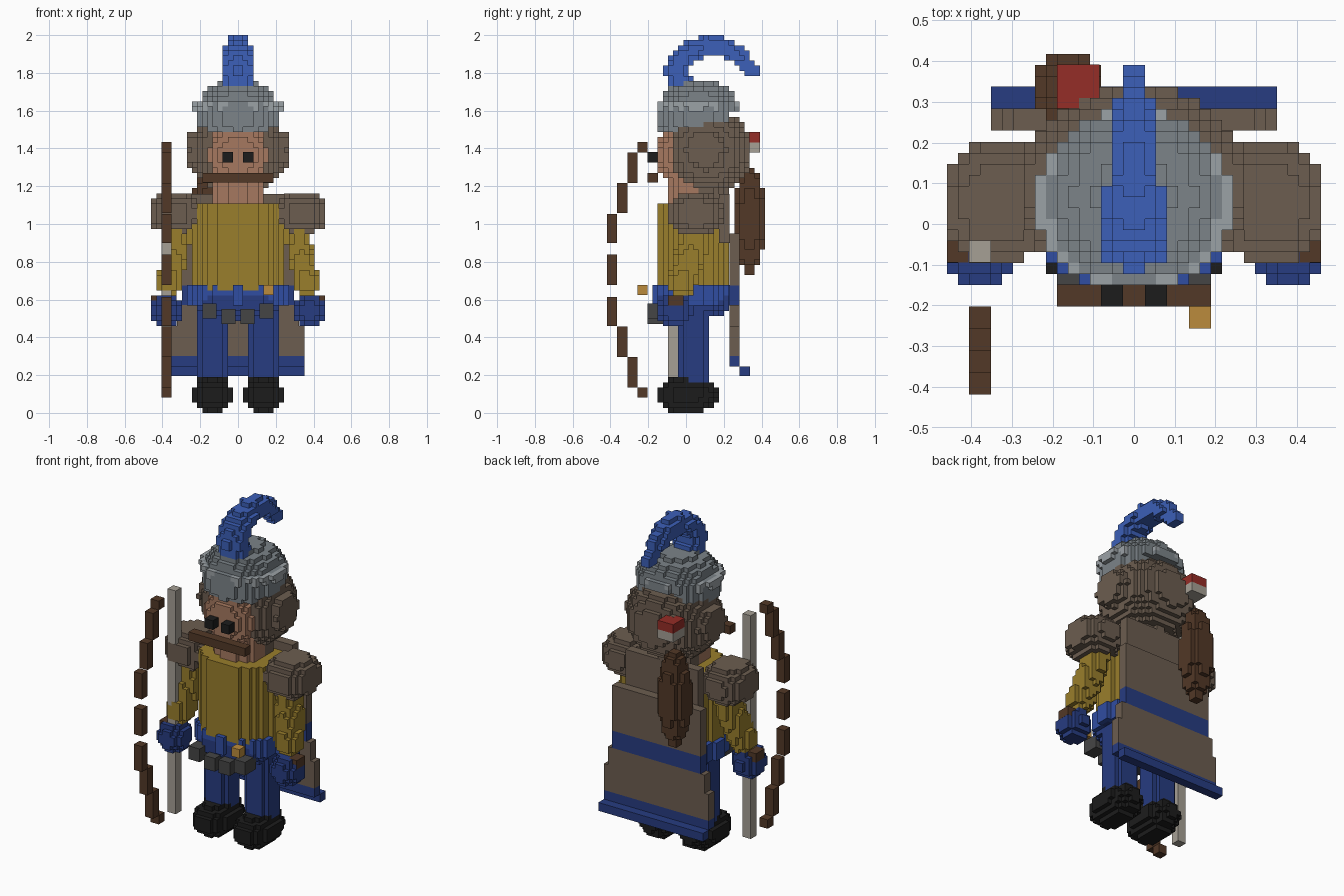
import bpy, bmesh, math
from mathutils import Vector

if "Cube" in bpy.data.objects:
    bpy.data.objects.remove(bpy.data.objects["Cube"])

U = 0.02703           # fine block size (two make one coarse block)
OFF = (0.0, 0.0125, 0.0)
COL = dict(
    brown=(0.15, 0.11, 0.08), wood=(0.085, 0.04, 0.02), skin=(0.38, 0.19, 0.115),
    yellow=(0.32, 0.21, 0.025), blue=(0.02, 0.045, 0.22), belt=(0.03, 0.075, 0.36),
    plume=(0.045, 0.115, 0.48), black=(0.012, 0.012, 0.012), gold=(0.5, 0.26, 0.045),
    string=(0.38, 0.35, 0.30), steel=(0.2, 0.23, 0.25), rim=(0.33, 0.36, 0.38),
    red=(0.30, 0.026, 0.02), pouch=(0.06, 0.06, 0.06))


def finish(name, bm, col):
    me = bpy.data.meshes.new(name)
    bm.normal_update()
    bm.to_mesh(me)
    bm.free()
    ob = bpy.data.objects.new(name, me)
    bpy.context.collection.objects.link(ob)
    mat = bpy.data.materials.get(col) or bpy.data.materials.new(col)
    mat.diffuse_color = (*COL[col], 1)
    mat.use_nodes = True
    mat.node_tree.nodes["Principled BSDF"].inputs["Base Color"].default_value = mat.diffuse_color
    me.materials.append(mat)
    return ob


def boxes(name, col, *spans):
    """Plain boxes given as (x0, x1, y0, y1, z0, z1)."""
    bm = bmesh.new()
    for x0, x1, y0, y1, z0, z1 in spans:
        vs = bmesh.ops.create_cube(bm, size=1)['verts']
        for v in vs:
            v.co = Vector(((x0 + x1) / 2 + v.co.x * (x1 - x0),
                           (y0 + y1) / 2 + v.co.y * (y1 - y0),
                           (z0 + z1) / 2 + v.co.z * (z1 - z0)))
    return finish(name, bm, col)


CORNERS = {  # outward faces of a unit cell
    (1, 0, 0): [(1, 0, 0), (1, 1, 0), (1, 1, 1), (1, 0, 1)],
    (-1, 0, 0): [(0, 0, 0), (0, 0, 1), (0, 1, 1), (0, 1, 0)],
    (0, 1, 0): [(0, 1, 0), (0, 1, 1), (1, 1, 1), (1, 1, 0)],
    (0, -1, 0): [(0, 0, 0), (1, 0, 0), (1, 0, 1), (0, 0, 1)],
    (0, 0, 1): [(0, 0, 1), (1, 0, 1), (1, 1, 1), (0, 1, 1)],
    (0, 0, -1): [(0, 0, 0), (0, 1, 0), (1, 1, 0), (1, 0, 0)]}


def blocks(name, col, inside, lo, hi, mirror=False):
    """Blocky skin around every cell whose centre satisfies inside(x, y, z)."""
    rng = [range(math.floor((lo[a] - OFF[a]) / U) - 1, math.ceil((hi[a] - OFF[a]) / U) + 1)
           for a in range(3)]
    cells = set()
    for i in rng[0]:
        for j in rng[1]:
            for k in rng[2]:
                x, y, z = [(n + 0.5) * U + o for n, o in zip((i, j, k), OFF)]
                if inside(x, y, z):
                    cells.add((i, j, k))
                    if mirror:
                        cells.add((-1 - i, j, k))
    bm, vmap = bmesh.new(), {}
    for c in sorted(cells):
        for d, quad in CORNERS.items():
            if tuple(a + b for a, b in zip(c, d)) in cells:
                continue
            vs = []
            for q in quad:
                key = tuple(a + b for a, b in zip(c, q))
                if key not in vmap:
                    vmap[key] = bm.verts.new([n * U + o for n, o in zip(key, OFF)])
                vs.append(vmap[key])
            bm.faces.new(vs)
    return finish(name, bm, col)


def round_blocks(name, col, c, r, p=2.0, cut=lambda x, y, z: True, mirror=False):
    def f(x, y, z):
        return cut(x, y, z) and sum(abs((a - b) / s) ** p for a, b, s in zip((x, y, z), c, r)) <= 1
    return blocks(name, col, f, [a - b for a, b in zip(c, r)], [a + b for a, b in zip(c, r)], mirror)


def column(name, col, c, r, z0, z1, mirror=False):
    def f(x, y, z):
        return z0 < z < z1 and ((x - c[0]) / r[0]) ** 2 + ((y - c[1]) / r[1]) ** 2 <= 1
    return blocks(name, col, f, (c[0] - r[0], c[1] - r[1], z0), (c[0] + r[0], c[1] + r[1], z1), mirror)


def sweep(name, col, pts, mirror=False):
    """Blocks along a path of (x, y, z, half width x, radius)."""
    samples = []
    for a, b in zip(pts, pts[1:]):
        samples += [[u + (v - u) * t / 6 for u, v in zip(a, b)] for t in range(7)]

    def f(x, y, z):
        return any(((x - s[0]) / s[3]) ** 2 + ((y - s[1]) ** 2 + (z - s[2]) ** 2) / s[4] ** 2 <= 1
                   for s in samples)
    lo = [min(p[a] - max(p[3:]) for p in pts) for a in range(3)]
    hi = [max(p[a] + max(p[3:]) for p in pts) for a in range(3)]
    return blocks(name, col, f, lo, hi, mirror)


# Shoes and legs
round_blocks("shoes", "black", (0.135, 0.008, 0.095), (0.11, 0.165, 0.103), 2.0, mirror=True)
column("legs", "blue", (0.135, 0.04), (0.09, 0.09), 0.14, 0.57, mirror=True)

# Hips, tunic, belt
round_blocks("hips", "blue", (0, 0.04, 0.58), (0.23, 0.2, 0.085), 2.5)
column("tunic", "yellow", (0, 0.04), (0.245, 0.192), 0.65, 1.108)
column("belt", "belt", (0, 0.04), (0.262, 0.205), 0.57, 0.675)
boxes("belt_pouches", "pouch", *[(x - 0.037, x + 0.037, -0.203, -0.1, z, z + 0.08)
                                 for x, z in ((-0.152, 0.5), (-0.05, 0.47), (0.05, 0.47), (0.152, 0.5))])
boxes("belt_buckle", "gold", (0.135, 0.189, -0.257, -0.203, 0.625, 0.678))

# Arms, cuffs, hands, shoulder pads
sweep("sleeves", "yellow", [(0.315, 0.05, 1.02, 0.068, 0.08), (0.325, 0.035, 0.88, 0.068, 0.08),
                            (0.365, -0.025, 0.69, 0.068, 0.075)], mirror=True)
boxes("cuffs", "wood", *[(s * 0.433 - 0.027, s * 0.433 + 0.027, -0.095, -0.014, 0.568, 0.622) for s in (-1, 1)])
round_blocks("hands", "blue", (0.38, -0.06, 0.545), (0.085, 0.09, 0.088), 2.1, mirror=True)
round_blocks("shoulder_pads", "brown", (0.335, 0.05, 1.055), (0.13, 0.148, 0.11), 2.6, mirror=True)

# Cape with two blue bands
boxes("cape", "brown", (-0.297, 0.297, 0.23, 0.284, 0.675, 0.95),
      (-0.324, 0.324, 0.23, 0.284, 0.46, 0.57), (-0.351, 0.351, 0.23, 0.284, 0.3, 0.46),
      (-0.243, 0.243, 0.175, 0.23, 0.9, 1.16))
boxes("cape_bands", "blue", (-0.297, 0.297, 0.23, 0.284, 0.57, 0.675),
      (-0.351, 0.351, 0.23, 0.284, 0.245, 0.3), (-0.351, 0.351, 0.284, 0.338, 0.195, 0.245))

# Neck, hood, face
column("neck", "skin", (0, 0.02), (0.14, 0.115), 1.1, 1.25)
column("hood_neck", "brown", (0, 0.09), (0.135, 0.13), 1.1, 1.25)
round_blocks("hood", "brown", (0, 0.11, 1.385), (0.25, 0.232, 0.222), 2.25,
             cut=lambda x, y, z: y > -0.06 and not (abs(x) < 0.135 and y < 0 and z < 1.49))
round_blocks("ear_patches", "brown", (0.25, 0.095, 1.4), (0.03, 0.1, 0.1), 2.0, mirror=True)
round_blocks("face", "skin", (0, 0.0, 1.365), (0.165, 0.16, 0.145), 2.5)
boxes("eyes", "black", *[(x - 0.027, x + 0.027, -0.203, -0.14, 1.325, 1.38) for x in (-0.054, 0.054)])
boxes("moustache", "wood", (-0.189, 0.189, -0.203, -0.149, 1.22, 1.27))

# Helmet with rim and curled plume
round_blocks("helmet", "steel", (0, 0.065, 1.575), (0.215, 0.215, 0.182), 2.3,
             cut=lambda x, y, z: z > 1.5 and (z > 1.6 or y < 0.22))
round_blocks("helmet_rim", "rim", (0, 0.06, 1.625), (0.243, 0.226, 0.06), 2.0)
sweep("plume", "plume", [(0, -0.03, 1.75, 0.085, 0.07), (0, -0.055, 1.82, 0.085, 0.06),
                         (0, 0.0, 1.9, 0.08, 0.058), (0, 0.1, 1.945, 0.065, 0.056),
                         (0, 0.2, 1.935, 0.055, 0.054), (0, 0.29, 1.88, 0.045, 0.05),
                         (0, 0.345, 1.81, 0.03, 0.042)])

# Quiver with arrow flight
round_blocks("quiver", "wood", (-0.162, 0.338, 1.02), (0.084, 0.084, 0.285), 2.0)
boxes("arrow_flight_red", "red", (-0.189, -0.085, 0.284, 0.392, 1.432, 1.486))
boxes("arrow_flight_white", "string", (-0.189, -0.085, 0.284, 0.392, 1.378, 1.432))

# Bow: stepped segments mirrored about its middle height
mid = 0.757
segs = [(-0.257, 0.622, 0.676), (-0.311, 0.46, 0.622), (-0.365, 0.3, 0.46), (-0.419, 0.143, 0.297)]
bow = [(-0.419, mid - 0.081, mid + 0.081)]
for i, (y, a, b) in enumerate(segs):
    bow += [(y, mid + a, mid + b), (y, mid - b, mid - a)]
boxes("bow", "wood", *[(-0.405, -0.351, y, y + 0.054, a, b) for y, a, b in bow])
boxes("bow_string", "string", (-0.405, -0.351, -0.095, -0.041, 0.081, 1.433))
